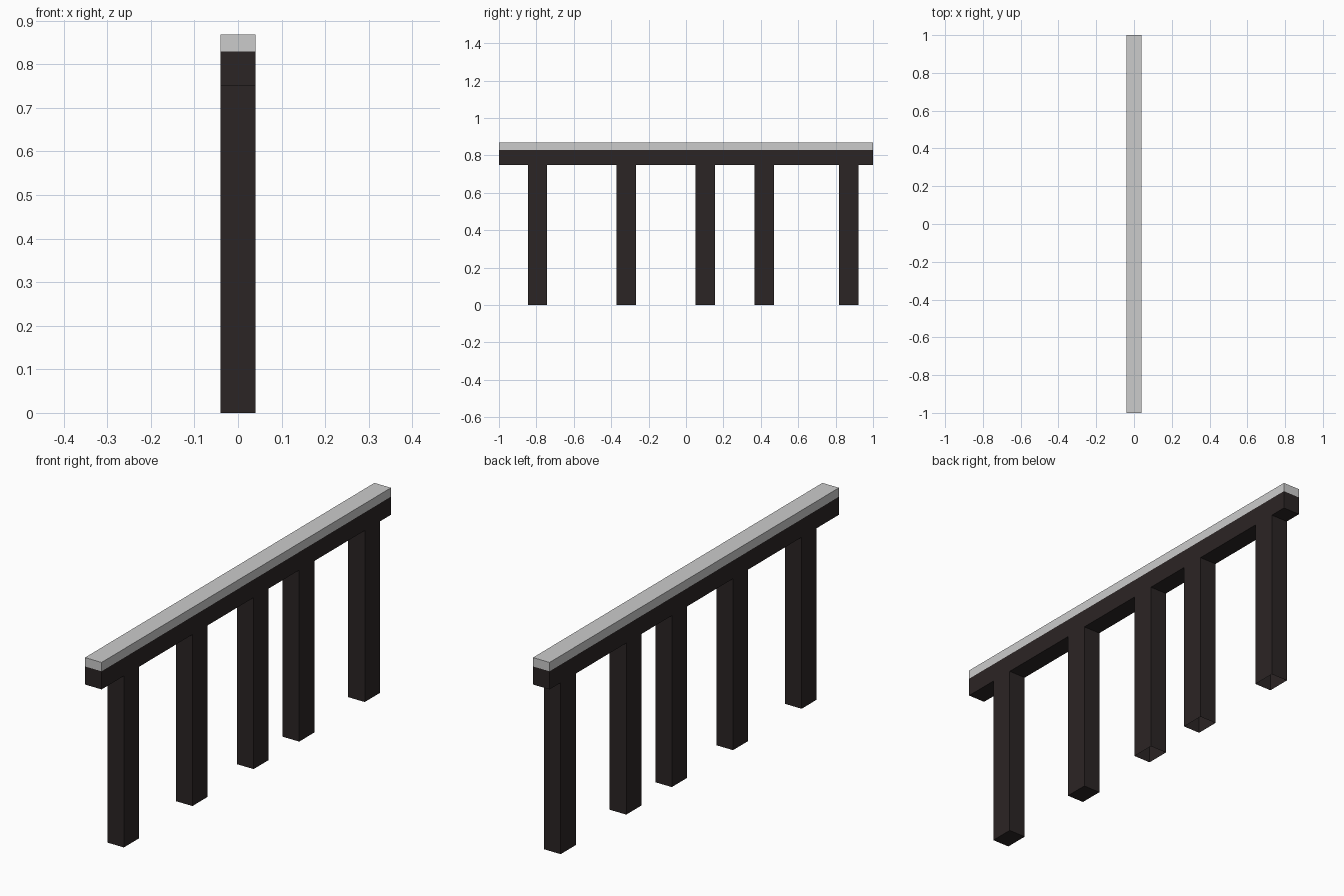
import bpy, bmesh

if "Cube" in bpy.data.objects:
    bpy.data.objects.remove(bpy.data.objects["Cube"])

HALF_X = 0.04
Z_BEAM, Z_CAP, Z_TOP = 0.75, 0.829, 0.868
LEG_HALF = 0.052
LEGS = [-0.794, -0.32, 0.103, 0.418, 0.871]
OPEN_LEGS = LEGS[2:]  # these posts have no bottom face


def extrude_profile(name, profile, open_at=()):
    """Extrude a (y, z) outline across the width, dropping open post bottoms."""
    bm = bmesh.new()
    face = bm.faces.new([bm.verts.new((-HALF_X, y, z)) for y, z in profile])
    new = bmesh.ops.extrude_face_region(bm, geom=[face], use_keep_orig=True)["geom"]
    moved = [v for v in new if isinstance(v, bmesh.types.BMVert)]
    bmesh.ops.translate(bm, verts=moved, vec=(2 * HALF_X, 0, 0))
    bmesh.ops.recalc_face_normals(bm, faces=bm.faces[:])
    bottoms = [f for f in bm.faces
               if all(v.co.z < 1e-4 for v in f.verts)
               and any(abs(f.calc_center_median().y - y) < 0.01 for y in open_at)]
    bmesh.ops.delete(bm, geom=bottoms, context='FACES_ONLY')
    mesh = bpy.data.meshes.new(name)
    bm.to_mesh(mesh)
    bm.free()
    obj = bpy.data.objects.new(name, mesh)
    bpy.context.collection.objects.link(obj)
    return obj


# Dark frame: beam and posts as one comb-shaped outline
outline = [(1, Z_CAP), (-1, Z_CAP), (-1, Z_BEAM)]
for y in LEGS:
    a, b = y - LEG_HALF, y + LEG_HALF
    outline += [(a, Z_BEAM), (a, 0), (b, 0), (b, Z_BEAM)]
outline.append((1, Z_BEAM))
frame = extrude_profile("beam_and_posts", outline, OPEN_LEGS)
dark = bpy.data.materials.new("dark_brown")
dark.diffuse_color = (0.024, 0.018, 0.018, 1)
dark.use_nodes = True
dark.node_tree.nodes["Principled BSDF"].inputs["Base Color"].default_value = dark.diffuse_color
frame.data.materials.append(dark)

# Grey cap rail
extrude_profile("cap_rail", [(-1, Z_CAP), (1, Z_CAP), (1, Z_TOP), (-1, Z_TOP)])
